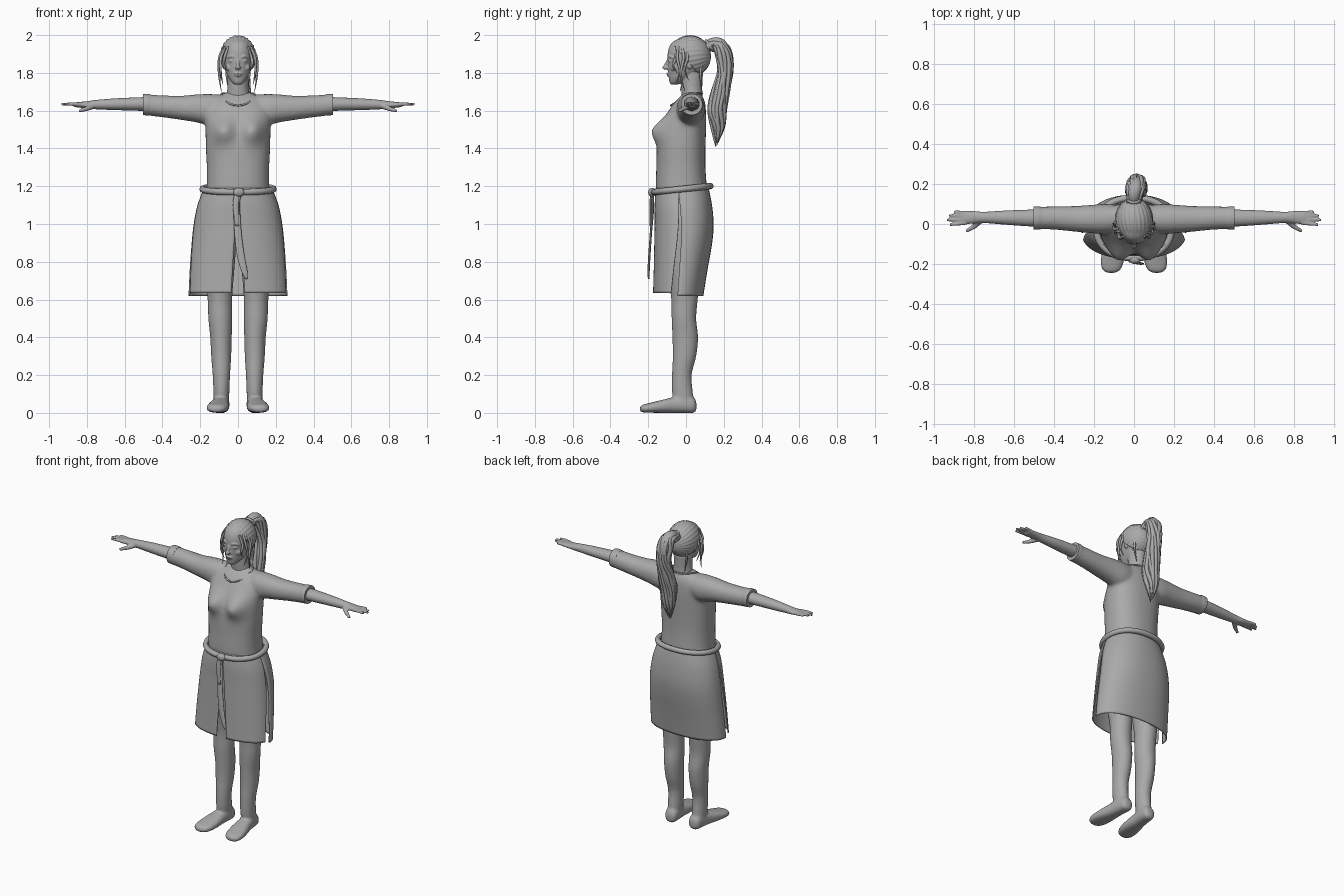
import bpy, bmesh, math, random
from mathutils import Vector

random.seed(4)
cube = bpy.data.objects.get("Cube")
if cube:
    bpy.data.objects.remove(cube, do_unlink=True)

grey = bpy.data.materials.new("plain grey")
grey.use_nodes = True
grey.diffuse_color = (0.4, 0.4, 0.4, 1)
grey.node_tree.nodes["Principled BSDF"].inputs["Base Color"].default_value = (0.4, 0.4, 0.4, 1)


def spline(rows, n=5, closed=False):
    """Catmull-Rom through rows of any width."""
    out, m = [], len(rows)
    pick = (lambda i: rows[i % m]) if closed else (lambda i: rows[max(0, min(m - 1, i))])
    for i in range(m if closed else m - 1):
        a, b, c, d = (pick(i + k) for k in (-1, 0, 1, 2))
        for k in range(n):
            t = k / n
            out.append([0.5 * (2*q + (r - p)*t + (2*p - 5*q + 4*r - s)*t*t + (3*q - p - 3*r + s)*t**3)
                        for p, q, r, s in zip(a, b, c, d)])
    return out if closed else out + [list(rows[-1])]


def finish(name, bm):
    bmesh.ops.recalc_face_normals(bm, faces=bm.faces)
    me = bpy.data.meshes.new(name)
    bm.to_mesh(me)
    bm.free()
    me.materials.append(grey)
    me.polygons.foreach_set("use_smooth", [True] * len(me.polygons))
    ob = bpy.data.objects.new(name, me)
    bpy.context.collection.objects.link(ob)
    return ob


def ring_point(a, power):
    c, s = math.cos(a), math.sin(a)
    return (math.copysign(abs(c) ** (2 / power), c), math.copysign(abs(s) ** (2 / power), s))


def loft(name, rows, axis="z", power=2.0, side=1, sides=36, shape=None):
    """Rows: position along axis, two centres, two radii."""
    bm = bmesh.new()
    rings = []
    for t, c1, c2, r1, r2 in spline(rows):
        ring = []
        for k in range(sides):
            u, v = ring_point(math.tau * k / sides, power)
            p, q = c1 + r1 * u, c2 + r2 * v
            co = {"z": (p, q, t), "x": (t, p, q), "y": (p, t, q)}[axis]
            co = shape(*co) if shape else co
            ring.append(bm.verts.new((co[0] * side, co[1], co[2])))
        rings.append(ring)
    for lo, hi in zip(rings, rings[1:]):
        for k in range(sides):
            j = (k + 1) % sides
            bm.faces.new((lo[k], lo[j], hi[j], hi[k]))
    bm.faces.new(rings[0])
    bm.faces.new(rings[-1])
    return finish(name, bm)


def ball(name, centre, radii):
    bm = bmesh.new()
    bmesh.ops.create_uvsphere(bm, u_segments=24, v_segments=14, radius=1)
    for v in bm.verts:
        v.co = Vector(c + r * p for c, r, p in zip(centre, radii, v.co))
    return finish(name, bm)


def tube(name, rows, closed=False, res=2):
    """Rows: x, y, z, radius."""
    cu = bpy.data.curves.new(name, "CURVE")
    cu.dimensions, cu.bevel_depth, cu.bevel_resolution, cu.use_fill_caps = "3D", 1, res, True
    pts = spline(rows, closed=closed)
    sp = cu.splines.new("POLY")
    sp.points.add(len(pts) - 1)
    for p, (x, y, z, r) in zip(sp.points, pts):
        p.co, p.radius = (x, y, z, 1), max(r, 0.001)
    sp.use_cyclic_u, sp.use_smooth = closed, True
    cu.materials.append(grey)
    ob = bpy.data.objects.new(name, cu)
    bpy.context.collection.objects.link(ob)
    select([ob])
    bpy.ops.object.convert(target="MESH")
    return bpy.context.object


def select(obs):
    bpy.ops.object.select_all(action="DESELECT")
    for ob in obs:
        ob.select_set(True)
    bpy.context.view_layer.objects.active = obs[0]


def join(name, obs):
    select(obs)
    bpy.ops.object.join()
    obs[0].name = name
    return obs[0]


def fuse(name, obs, voxel, passes, mirror=False):
    """Blend overlapping parts into one skin."""
    ob = join(name, obs)
    re = ob.modifiers.new("blend", "REMESH")
    re.mode, re.voxel_size, re.use_smooth_shade = "VOXEL", voxel, True
    sm = ob.modifiers.new("soften", "SMOOTH")
    sm.factor, sm.iterations = 0.5, passes
    if mirror:
        ob.modifiers.new("mirror", "MIRROR").use_mirror_merge = False
    return ob


# Tunic top with sleeves
def bust(x, y, z):
    if y < 0:
        y -= 0.06 * math.exp(-((z - 1.495) / 0.065) ** 2 - ((abs(x) - 0.08) / 0.06) ** 2)
    return x, y, z

parts = [loft("tunic", [(1.14, 0, -.02, .175, .135), (1.2, 0, -.025, .166, .135), (1.3, 0, -.027, .165, .13),
                        (1.4, 0, -.025, .17, .128), (1.5, 0, -.012, .172, .118), (1.58, 0, .003, .175, .103),
                        (1.64, 0, .018, .15, .083), (1.68, 0, .03, .1, .055), (1.698, 0, .03, .06, .03)],
              power=2.3, shape=bust, sides=48)]
for s in (1, -1):
    parts.append(loft("sleeve", [(.05, .03, 1.61, .06, .07), (.14, .025, 1.605, .075, .083),
                                 (.22, .025, 1.612, .07, .074), (.3, .026, 1.615, .064, .064),
                                 (.4, .03, 1.623, .058, .058), (.5, .03, 1.632, .056, .055)], "x", 2.1, s))
    cuff = loft("sleeve_cuff", [(.46, .03, 1.631, .055, .054), (.48, .03, 1.632, .0575, .057),
                                (.503, .03, 1.633, .057, .056)], "x", 2.1, s)
    select([cuff])
    bpy.ops.object.shade_smooth_by_angle(angle=math.radians(40))
fuse("tunic", parts, 0.01, 6)
half = [(.06, -.052, 1.645), (.088, .02, 1.688), (.05, .075, 1.69)]
tube("neckline", [(0, -.08, 1.628, .005)] + [(*p, .005) for p in half] + [(0, .085, 1.69, .005)]
     + [(-x, y, z, .005) for x, y, z in reversed(half)], closed=True)

# Arms and hands
arm = [loft("arms", [(.45, .03, 1.635, .04, .038), (.52, .03, 1.635, .042, .036), (.65, .032, 1.634, .035, .031),
                     (.75, .033, 1.632, .028, .025), (.8, .034, 1.631, .031, .019), (.85, .031, 1.631, .034, .014),
                     (.868, .031, 1.631, .03, .01)], "x")]
for y, tip, spread in ((.055, .9, .062), (.04, .925, .043), (.023, .936, .02), (.006, .922, -.004)):
    arm.append(tube("finger", [(.84, y, 1.632, .011), (.88, (y + spread) / 2, 1.635, .0095),
                               (tip, spread, 1.634, .007)]))
arm.append(tube("thumb", [(.765, .02, 1.625, .016), (.8, -.012, 1.611, .013), (.84, -.036, 1.598, .008)]))
fuse("arms", arm, 0.005, 3, True)

# Legs and feet
leg = [loft("legs", [(.04, .089, -.005, .04, .048), (.1, .088, -.018, .042, .055), (.2, .088, -.022, .046, .052),
                     (.3, .089, -.008, .053, .062), (.4, .09, -.004, .057, .068), (.5, .094, -.011, .063, .065),
                     (.62, .096, -.008, .066, .072), (.8, .1, -.015, .084, .095), (1, .098, -.012, .096, .11),
                     (1.15, .085, -.015, .085, .1)]),
       loft("foot", [(.055, .086, .035, .02, .02), (.04, .086, .042, .037, .042), (0, .088, .045, .043, .045),
                     (-.06, .094, .042, .046, .042), (-.13, .102, .034, .056, .034), (-.19, .109, .027, .058, .026),
                     (-.23, .113, .023, .044, .02), (-.245, .114, .02, .018, .01)], "y", 2.4)]
fuse("legs", leg, 0.008, 4, True)

# Skirt: two front panels and one back panel, with slits between them
PROFILE = spline([(1.19, .18, -.16, .12), (1.1, .215, -.166, .138), (1, .235, -.166, .146),
                  (.9, .246, -.168, .138), (.76, .256, -.171, .113), (.63, .262, -.175, .092)], 6)

def panel(name, start, end, gap_start, gap_end, drop):
    bm = bmesh.new()
    grid, cols = [], 30
    for z, rx, front, back in PROFILE:
        f = max(0, min(1, (1.14 - z) / 0.5)) ** 0.8
        lo, hi = start + gap_start * f, end - gap_end * f
        row = []
        for k in range(cols + 1):
            u, v = ring_point(math.radians(lo + (hi - lo) * k / cols), 2.25)
            mid = (front + back) / 2
            row.append(bm.verts.new((rx * u, mid + (back - front) / 2 * v, z - drop * f)))
        grid.append(row)
    for a, b in zip(grid, grid[1:]):
        for k in range(cols):
            bm.faces.new((a[k], a[k + 1], b[k + 1], b[k]))
    ob = finish(name, bm)
    ob.modifiers.new("cloth", "SOLIDIFY").thickness = 0.006

panel("skirt_front_left", -90, -6, 6, 8, -.005)
panel("skirt_front_right", -174, -90, 8, 6, -.005)
panel("skirt_back", -6, 186, 5, 5, .01)

# Belt with knot and hanging ends
belt = []
for k in range(24):
    u, v = ring_point(math.tau * k / 24, 2.2)
    belt.append((.188 * u, -.02 + .15 * v, 1.185 + .016 * v, .017))
tube("belt", belt, closed=True)
ball("belt_knot", (.004, -.18, 1.168), (.03, .02, .024))
loft("belt_end_long", [(1.17, 0, -.178, .014, .008), (1.08, -.006, -.176, .017, .007), (.95, 0, -.186, .019, .006),
                       (.83, .015, -.194, .02, .006), (.75, .034, -.198, .016, .006), (.71, .044, -.198, .006, .004)])
loft("belt_end_short", [(1.17, -.004, -.18, .012, .008), (1.1, -.012, -.188, .016, .006), (.99, -.004, -.188, .01, .005)])

# Head, face and neck
head = [loft("head", [(1.738, 0, -.06, .016, .018), (1.75, 0, -.053, .032, .034), (1.78, 0, -.03, .053, .062),
                      (1.82, 0, -.004, .068, .092), (1.87, 0, .008, .077, .106), (1.92, 0, .014, .078, .108),
                      (1.96, 0, .014, .062, .088), (1.985, 0, .014, .03, .045)], power=2.15),
        loft("neck", [(1.62, 0, .03, .085, .06), (1.67, 0, .033, .066, .056), (1.72, 0, .03, .056, .056),
                      (1.8, 0, .03, .055, .06)]),
        ball("nose", (0, -.105, 1.829), (.014, .021, .012)),
        tube("nose_bridge", [(0, -.088, 1.88, .009), (0, -.1, 1.855, .009), (0, -.113, 1.832, .009)]),
        ball("upper_lip", (0, -.091, 1.795), (.024, .014, .005)),
        ball("lower_lip", (0, -.087, 1.785), (.02, .014, .006)),
        ball("chin", (0, -.072, 1.756), (.02, .017, .014))]
for s in (1, -1):
    head += [ball("eye", (s * .033, -.08, 1.863), (.015, .014, .008)),
             tube("brow", [(s * .014, -.093, 1.882, .006), (s * .036, -.088, 1.888, .007), (s * .058, -.068, 1.88, .005)]),
             ball("cheek", (s * .045, -.062, 1.828), (.02, .02, .02)),
             ball("ear", (s * .076, .02, 1.85), (.01, .02, .03))]
fuse("head", head, 0.004, 3)

# Swept-back hair cap with combed ridges
bm = bmesh.new()
bmesh.ops.create_uvsphere(bm, u_segments=120, v_segments=32, radius=1)
for v in bm.verts:
    x, y, z = v.co.x, v.co.z, v.co.y
    phi = math.atan2(x, z)
    r = 1 + 0.016 * math.sin(26 * phi + 4 * y) * math.sqrt(max(0, 1 - y * y))
    v.co = (.095 * r * x, .02 + .112 * r * y, 1.888 + .11 * r * z)
bmesh.ops.bisect_plane(bm, geom=bm.verts[:] + bm.edges[:] + bm.faces[:], plane_co=(0, -.07, 1.95),
                       plane_no=(0, 1.13, 1), clear_inner=True)
finish("hair_cap", bm).modifiers.new("hair thickness", "SOLIDIFY").thickness = 0.012

# Ponytail: a core wrapped in wavy strands
core = [(0, .1, 1.925, .028), (0, .14, 1.955, .03), (.006, .178, 1.948, .036), (.012, .2, 1.9, .04),
        (.015, .208, 1.81, .036), (.014, .185, 1.71, .042), (.01, .166, 1.61, .044),
        (.006, .17, 1.52, .032), (0, .162, 1.43, .006)]
tail = [tube("ponytail", core, res=4)]
for k in range(16):
    a, length = math.tau * k / 16, random.uniform(-.02, .05)
    strand = []
    for i, (x, y, z, r) in enumerate(core):
        w = a + 0.25 * i + random.uniform(-.3, .3)
        strand.append((x + r * math.cos(w), y + r * .9 * math.sin(w),
                       z + length * (i / 8) ** 2, .002 if i == 8 else .006 + r * .15))
    tail.append(tube("strand", strand))
join("ponytail", tail)
tube("hair_tie", [(.031 * math.cos(k * math.pi / 4), .125 + .018 * math.sin(k * math.pi / 4),
                   1.944 - .026 * math.sin(k * math.pi / 4), .008) for k in range(8)], closed=True)

# Loose locks at the temples and nape
locks = []
for s in (1, -1):
    for y, x, end in ((-.062, .064, 1.8), (-.04, .082, 1.74), (-.02, .09, 1.7), (.0, .088, 1.76), (.08, .05, 1.7)):
        j = random.uniform(-.008, .008)
        locks.append(tube("lock", [(s * x * .8, y, 1.94, .006), (s * (x + .008), y + j, 1.88, .008),
                                   (s * (x + .01), y - j, (1.88 + end) / 2, .006), (s * (x - .002), y + 2 * j, end, .001)]))
join("loose_locks", locks)
